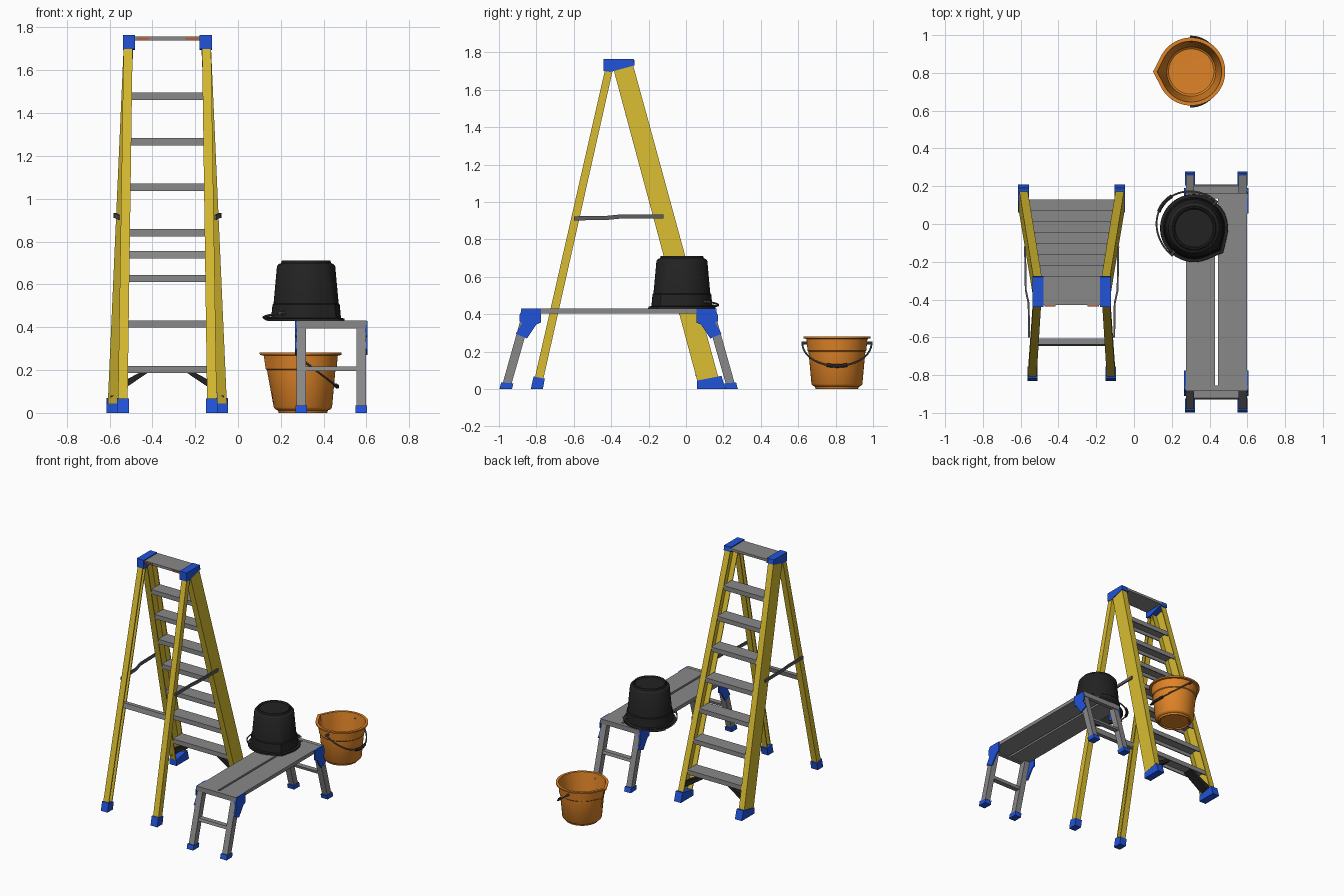
import bpy, bmesh, math
from mathutils import Vector, Matrix

if "Cube" in bpy.data.objects:
    bpy.data.objects.remove(bpy.data.objects["Cube"])


def material(name, r, g, b):
    m = bpy.data.materials.new(name)
    m.diffuse_color = (r, g, b, 1)
    m.use_nodes = True
    m.node_tree.nodes["Principled BSDF"].inputs["Base Color"].default_value = m.diffuse_color
    return m


YELLOW = material("yellow_fibreglass", 0.68, 0.50, 0.03)
GREY = material("grey_aluminium", 0.25, 0.25, 0.25)
BLUE = material("blue_plastic", 0.015, 0.087, 0.70)
ORANGE = material("orange_plastic", 0.74, 0.23, 0.02)
BLACK = material("black_plastic", 0.016, 0.016, 0.016)
WIRE = material("dark_wire", 0.11, 0.11, 0.12)
RED = material("red_label", 0.50, 0.12, 0.04)


def finish(name, bm, mat, smooth=False):
    bmesh.ops.recalc_face_normals(bm, faces=bm.faces)
    me = bpy.data.meshes.new(name)
    bm.to_mesh(me)
    bm.free()
    me.materials.append(mat)
    ob = bpy.data.objects.new(name, me)
    bpy.context.collection.objects.link(ob)
    if smooth:
        bpy.ops.object.select_all(action='DESELECT')
        ob.select_set(True)
        bpy.context.view_layer.objects.active = ob
        bpy.ops.object.shade_smooth_by_angle(angle=math.radians(35))
    return ob


def loft(name, sections, mat, smooth=False):
    """Skin a row of equal closed sections and cap both ends."""
    bm = bmesh.new()
    rings = [[bm.verts.new(p) for p in s] for s in sections]
    n = len(rings[0])
    for a, b in zip(rings, rings[1:]):
        for i in range(n):
            j = (i + 1) % n
            bm.faces.new((a[i], a[j], b[j], b[i]))
    bm.faces.new(rings[0])
    bm.faces.new(rings[-1])
    return finish(name, bm, mat, smooth)


def side_prism(name, x0, x1, yz, mat):
    return loft(name, [[(x, y, z) for y, z in yz] for x in (x0, x1)], mat)


def box(name, x0, x1, y0, y1, z0, z1, mat):
    return side_prism(name, x0, x1, [(y0, z0), (y1, z0), (y1, z1), (y0, z1)], mat)


def tube(name, pts, r, mat, sides=8):
    pts = [Vector(p) for p in pts]
    rings = []
    for i, p in enumerate(pts):
        t = (pts[min(i + 1, len(pts) - 1)] - pts[max(i - 1, 0)]).normalized()
        u = t.cross(Vector((0.31, 0.17, 0.93))).normalized()
        v = t.cross(u)
        rings.append([p + r * (u * math.cos(a) + v * math.sin(a))
                      for a in (2 * math.pi * k / sides for k in range(sides))])
    return loft(name, rings, mat, True)


# ---------- Step ladder ----------
CX = -0.33


def lerp(a, b, t):
    return a + (b - a) * t


def rail_out(z):            # half width to the outer face of a stepped rail
    return lerp(0.28, 0.203, z / 1.73)


def rail_y(z):              # front and back edge of a stepped rail
    y = 0.072 - 0.269 * z
    return y, y + lerp(0.118, 0.111, z / 1.73)


def channel(s, out, width, y0, y1, z, t=0.007):
    """C section with its open side facing the middle of the ladder."""
    i = out - width
    uv = [(out, y0), (out, y1), (i, y1), (i, y1 - t),
          (out - t, y1 - t), (out - t, y0 + t), (i, y0 + t), (i, y0)]
    return [(CX + s * x, y, z) for x, y in uv]


for s, side in ((-1, "left"), (1, "right")):
    # rails and support legs
    loft(f"{side}_step_rail", [channel(s, rail_out(z), 0.045, *rail_y(z), z)
                               for z in (0.02, 1.73)], YELLOW)
    loft(f"{side}_support_leg", [channel(s, 0.231, 0.045, -0.815, -0.768, 0.03),
                                 channel(s, 0.204, 0.042, -0.43, -0.388, 1.72)], YELLOW)
    # feet and top caps
    side_prism(f"{side}_rail_foot", CX + s * 0.226, CX + s * 0.283,
               [(0.06, 0), (0.21, 0), (0.19, 0.07), (0.06, 0.045)], BLUE)
    side_prism(f"{side}_leg_foot", CX + s * 0.18, CX + s * 0.235,
               [(-0.83, 0), (-0.765, 0), (-0.755, 0.055), (-0.815, 0.067)], BLUE)
    side_prism(f"{side}_top_cap", CX + s * 0.15, CX + s * 0.208,
               [(-0.44, 1.765), (-0.28, 1.765), (-0.275, 1.73), (-0.405, 1.695), (-0.44, 1.70)], BLUE)
    # spreader bar outside the rails
    path = [(0.247, -0.12, 0.922), (0.243, -0.35, 0.922), (0.228, -0.42, 0.915), (0.225, -0.60, 0.912)]
    loft(f"{side}_spreader", [[(CX + s * (x + dx), y, z + dz) for dx, dz in
                               ((-0.005, -0.011), (0.005, -0.011), (0.005, 0.011), (-0.005, 0.011))]
                              for x, y, z in path], WIRE)
    # diagonal brace below the lowest step
    loft(f"{side}_step_brace", [[(CX + s * x, y, z) for x, z in
                                 ((0.265, 0.07), (0.265, 0.115), (0.13, 0.188), (0.09, 0.188))]
                                for y in (0.05, 0.12)], BLACK)
    # label on the front edge of the top tread
    box(f"{side}_label", CX + s * 0.085, CX + s * 0.145, -0.436, -0.43, 1.742, 1.754, RED)

# steps, open underneath
for k in range(7):
    zt = 0.22 + 0.2125 * k
    y0, y1 = rail_y(zt)
    y0 += 0.008
    w, t, h = rail_out(zt) - 0.04, 0.008, 0.034
    side_prism(f"step_{k + 1}", CX - w, CX + w,
               [(y0, zt), (y1, zt), (y1, zt - h), (y1 - t, zt - h), (y1 - t, zt - t),
                (y0 + t, zt - t), (y0 + t, zt - h), (y0, zt - h)], GREY)
box("top_tread", CX - 0.16, CX + 0.16, -0.43, -0.275, 1.74, 1.758, GREY)
side_prism("rear_crossbar", CX - 0.185, CX + 0.185,
           [(-0.645, 0.722), (-0.615, 0.722), (-0.607, 0.757), (-0.637, 0.757)], GREY)

# ---------- Work platform ----------
PY = -0.36
box("platform_left_plank", 0.275, 0.43, PY - 0.52, PY + 0.52, 0.403, 0.43, GREY)
box("platform_right_plank", 0.445, 0.598, PY - 0.52, PY + 0.52, 0.403, 0.43, GREY)
for s, end in ((-1, "front"), (1, "back")):
    box(f"platform_{end}_end", 0.273, 0.6, PY + s * 0.495, PY + s * 0.523, 0.395, 0.431, GREY)
    for x0, x1, side in ((0.274, 0.318, "left"), (0.553, 0.597, "right")):
        side_prism(f"platform_{end}_{side}_leg", x0, x1,
                   [(PY + s * y, z) for y, z in ((0.575, 0.02), (0.623, 0.02), (0.515, 0.405), (0.465, 0.405))], GREY)
        side_prism(f"platform_{end}_{side}_foot", x0 - 0.005, x1 + 0.005,
                   [(PY + s * y, z) for y, z in ((0.57, 0), (0.637, 0), (0.628, 0.035), (0.563, 0.03))], BLUE)
        b = (0.266, 0.276) if side == "left" else (0.595, 0.605)
        side_prism(f"platform_{end}_{side}_bracket", *b,
                   [(PY + s * y, z) for y, z in
                    ((0.53, 0.395), (0.515, 0.43), (0.415, 0.43), (0.415, 0.355), (0.44, 0.345),
                     (0.49, 0.27), (0.55, 0.295), (0.515, 0.355), (0.53, 0.362))], BLUE)
    side_prism(f"platform_{end}_rung", 0.31, 0.56,
               [(PY + s * y, z) for y, z in ((0.53, 0.195), (0.568, 0.195), (0.562, 0.216), (0.524, 0.216))], GREY)


# ---------- Buckets ----------
PROFILE = [(0.0, 0.008), (0.10, 0.008), (0.106, 0), (0.113, 0), (0.117, 0.012), (0.128, 0.016),
           (0.136, 0.026), (0.152, 0.20), (0.157, 0.205), (0.163, 0.268), (0.179, 0.270),
           (0.180, 0.281), (0.161, 0.281), (0.150, 0.20), (0.130, 0.03), (0.12, 0.022), (0.0, 0.02)]


def bucket(name, mat, place, tip, grip_mat):
    """Pouring lip towards -x, handle hanging towards +x ending at tip."""
    bm = bmesh.new()
    n, lip = 64, math.radians(27)
    rings = []
    for r, z in PROFILE:
        if r == 0:
            rings.append([bm.verts.new((0, 0, z))] * n)
            continue
        ring = []
        for i in range(n):
            a = 2 * math.pi * i / n
            d = abs(a - math.pi)
            f = 1 + (1 / math.cos(max(0, lip - d)) - 1) * min(1, max(0, z - 0.03) / 0.2)
            ring.append(bm.verts.new((r * f * math.cos(a), r * f * math.sin(a), z)))
        rings.append(ring)
    for a, b in zip(rings, rings[1:]):
        for i in range(n):
            j = (i + 1) % n
            vs = list(dict.fromkeys((a[i], a[j], b[j], b[i])))
            bm.faces.new(vs)
    bm.transform(place)
    finish(name, bm, mat, True)
    # wire handle with a grip
    hinge, tip = Vector((0, 0, 0.245)), Vector(tip)

    def arc(a0, a1, count):
        for i in range(count + 1):
            a = math.radians(lerp(a0, a1, i / count))
            yield place @ (hinge + Vector((0, 0.185 * math.cos(a), 0)) + (tip - hinge) * math.sin(a))
    tube(f"{name}_handle", arc(0, 180, 32), 0.005, WIRE)
    tube(f"{name}_grip", arc(73, 107, 8), 0.010, grip_mat, 12)
    for s in (-1, 1):
        ends = [place @ Vector((0, s * y, 0.245)) for y in (0.155, 0.19)]
        tube(f"{name}_handle_pin_{'left' if s < 0 else 'right'}", ends, 0.008, WIRE)


bucket("orange_bucket", ORANGE, Matrix.Translation((0.303, 0.807, 0)), (0.16, 0, 0.123), BLACK)
# upside down on the platform
flip = (Matrix.Translation((0.318, -0.022, 0.711)) @ Matrix.Rotation(math.radians(140), 4, 'Z')
        @ Matrix.Rotation(math.pi, 4, 'X'))
bucket("black_bucket", BLACK, flip, (0.208, 0, 0.27), BLACK)
